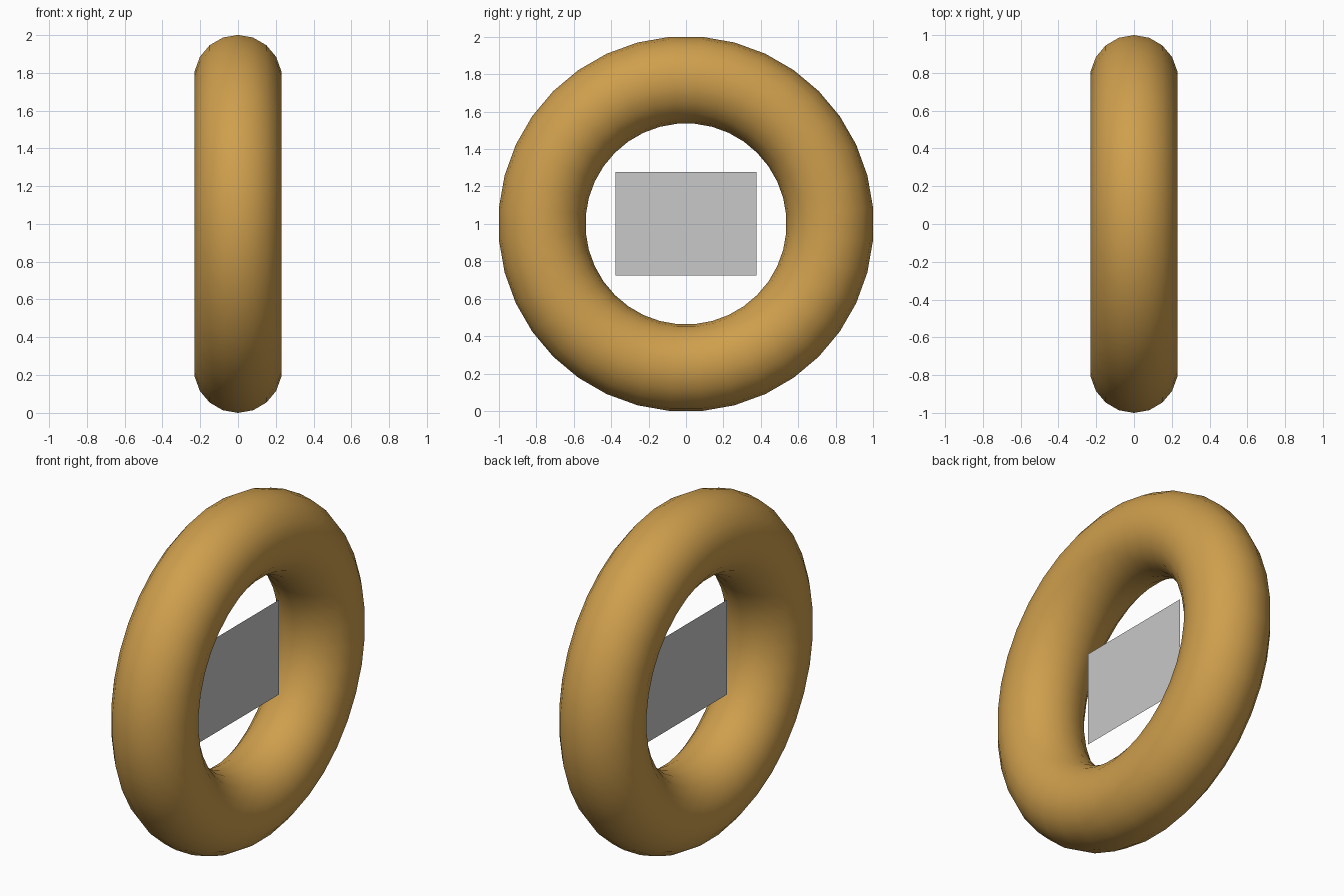
import bpy
import math
from mathutils import Matrix

if "Cube" in bpy.data.objects:
    bpy.data.objects.remove(bpy.data.objects["Cube"])

MAJOR_SIDES, MINOR_SIDES = 36, 18
TUBE = 0.233


def flat_colour(name, rgb):
    mat = bpy.data.materials.new(name)
    mat.diffuse_color = (*rgb, 1.0)
    mat.use_nodes = True
    mat.node_tree.nodes["Principled BSDF"].inputs["Base Color"].default_value = mat.diffuse_color
    return mat


golden = flat_colour("golden_brown", (0.62, 0.345, 0.074))
grey = flat_colour("plain_grey", (0.58, 0.58, 0.58))

# Ring: upright torus around the x axis, spun half a segment so it rests on a flat
half_turn = math.pi / MAJOR_SIDES
outer = 1.0 / math.cos(half_turn)
bpy.ops.mesh.primitive_torus_add(
    major_segments=MAJOR_SIDES, minor_segments=MINOR_SIDES,
    major_radius=outer - TUBE, minor_radius=TUBE)
ring = bpy.context.object
ring.name = "ring"
ring.data.transform(Matrix.Translation((0, 0, 1))
                    @ Matrix.Rotation(math.pi / 2, 4, 'Y')
                    @ Matrix.Rotation(half_turn, 4, 'Z'))
bpy.ops.object.shade_smooth()
ring.data.materials.append(golden)

# Panel: flat rectangle standing in the middle of the hole
w, h = 0.378, 0.277
mesh = bpy.data.meshes.new("center_panel")
mesh.from_pydata([(0, -w, 1 - h), (0, w, 1 - h), (0, w, 1 + h), (0, -w, 1 + h)],
                 [], [(0, 1, 2, 3)])
panel = bpy.data.objects.new("center_panel", mesh)
bpy.context.collection.objects.link(panel)
mesh.materials.append(grey)
